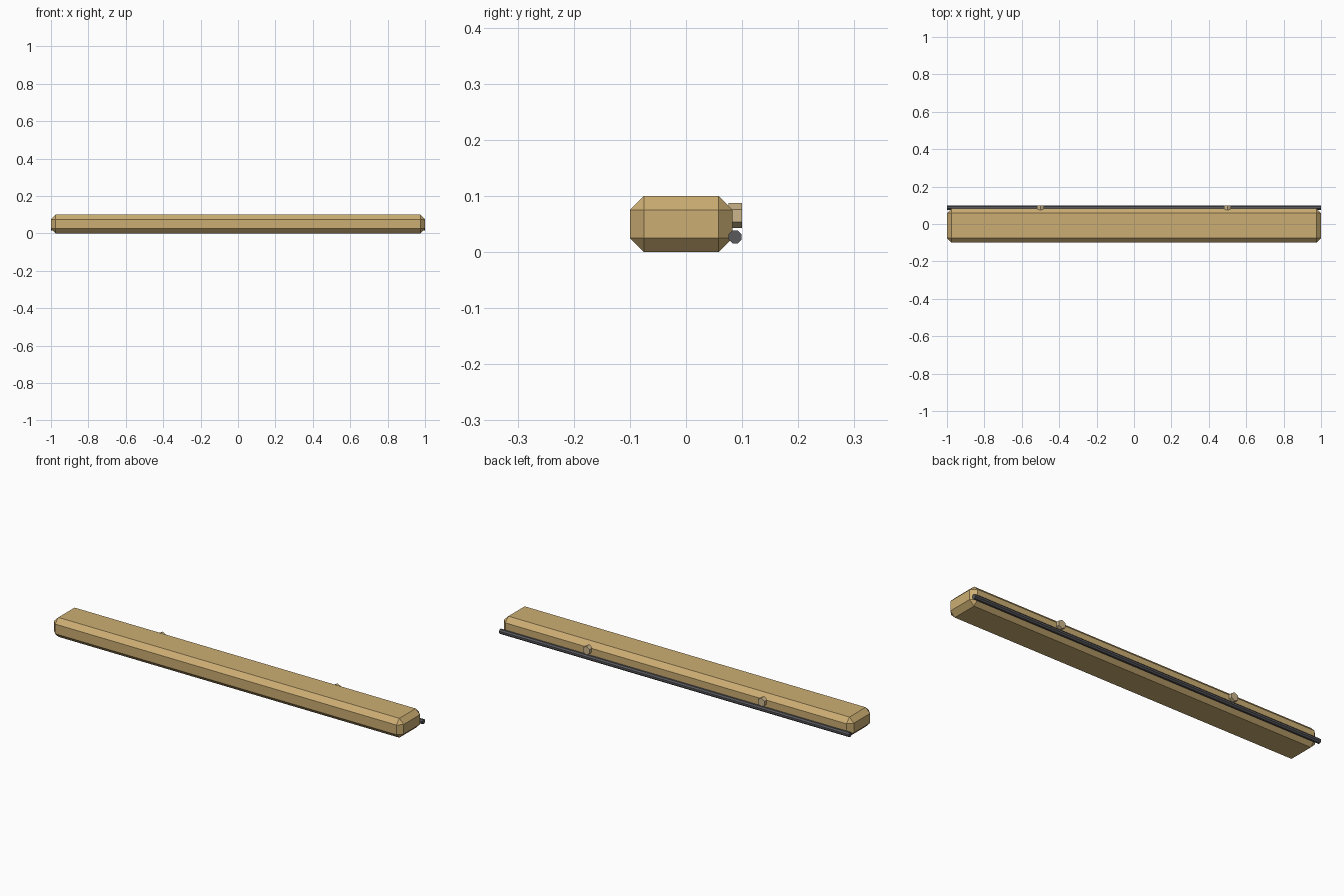
import bpy, bmesh, math
from mathutils import Matrix, Vector

if "Cube" in bpy.data.objects:
    bpy.data.objects.remove(bpy.data.objects["Cube"])


def material(name, rgb):
    m = bpy.data.materials.new(name)
    m.use_nodes = True
    m.diffuse_color = (*rgb, 1)
    m.node_tree.nodes["Principled BSDF"].inputs["Base Color"].default_value = (*rgb, 1)
    return m


tan = material("tan", (0.60, 0.42, 0.17))
beige = material("beige", (0.60, 0.46, 0.26))
dark_grey = material("dark grey", (0.10, 0.10, 0.11))


def finish(bm, name, mat):
    bmesh.ops.recalc_face_normals(bm, faces=bm.faces)
    me = bpy.data.meshes.new(name)
    bm.to_mesh(me)
    bm.free()
    me.materials.append(mat)
    ob = bpy.data.objects.new(name, me)
    bpy.context.collection.objects.link(ob)
    return ob


def prism(name, sides, radius, length, centre, axis, mat, spin=0):
    """Regular prism lying along the given axis."""
    bm = bmesh.new()
    bmesh.ops.create_cone(bm, cap_ends=True, segments=sides, radius1=radius,
                          radius2=radius, depth=length,
                          matrix=Matrix.Rotation(spin, 4, "Z"))
    turn = Vector(axis).to_track_quat("Z", "Y").to_matrix().to_4x4()
    bm.transform(Matrix.Translation(centre) @ turn)
    return finish(bm, name, mat)


# Long bar with chamfered edges
bm = bmesh.new()
bmesh.ops.create_cube(bm, size=1, matrix=Matrix.Translation((0, -0.0085, 0.05))
                      @ Matrix.Diagonal((2, 0.183, 0.1, 1)))
bmesh.ops.bevel(bm, geom=bm.edges[:], offset=0.025, segments=1, affect="EDGES")
finish(bm, "bar_body", tan)

# Rod along the back
prism("back_rod", 8, 0.0125, 2, (0, 0.0875, 0.027), (1, 0, 0), dark_grey, math.pi / 8)

# Hexagonal knobs on the back
for side, x in (("left", 0.5), ("right", -0.5)):
    prism(f"{side}_knob", 6, 0.022, 0.024, (x, 0.088, 0.065), (0, 1, 0), beige)
